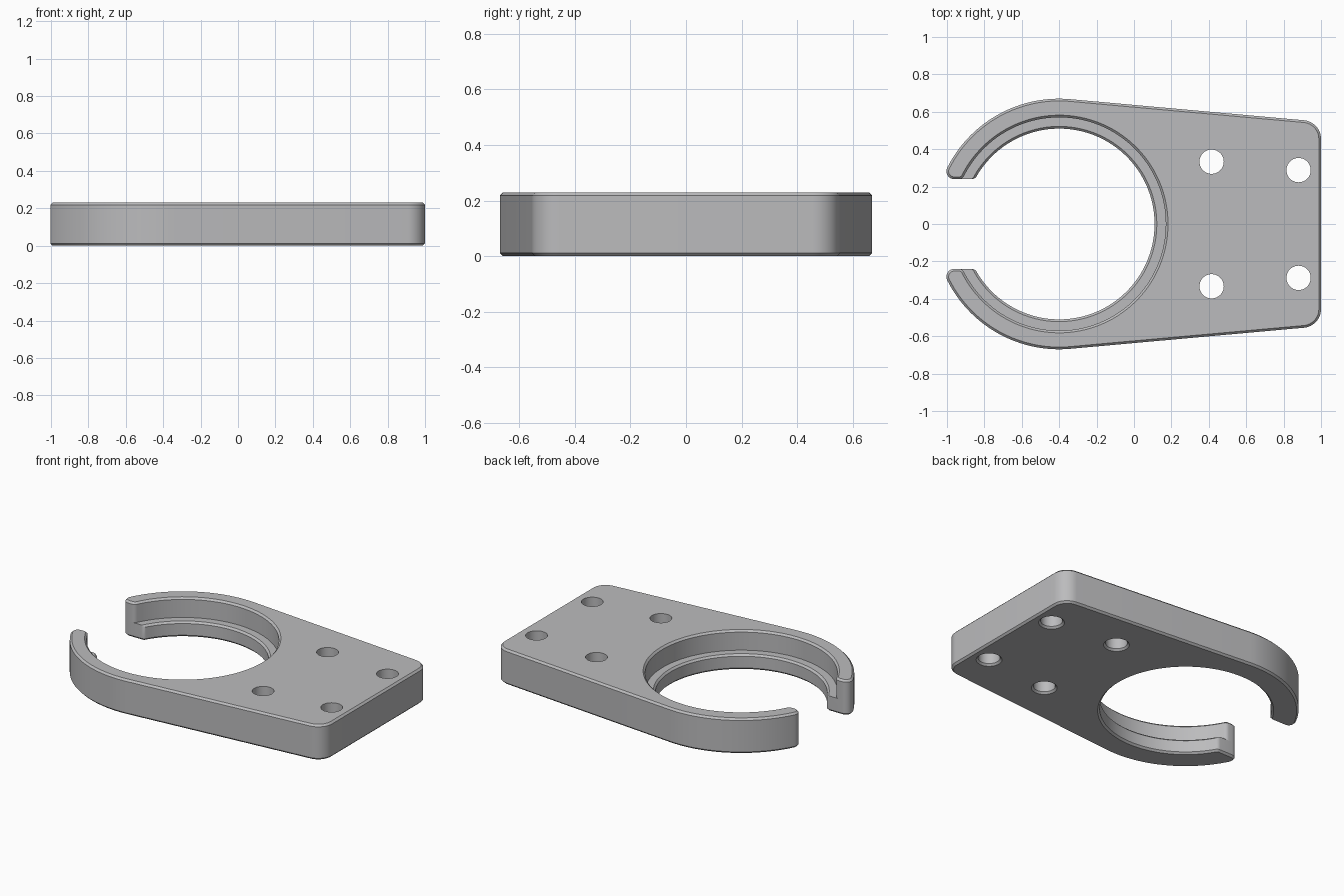
import bpy, bmesh
from math import sin, cos, atan2, sqrt, radians, pi

if "Cube" in bpy.data.objects:
    bpy.data.objects.remove(bpy.data.objects["Cube"])

H, C = 0.23, 0.012            # plate thickness, edge chamfer
CX, R_OUT = -0.40, 0.67       # ring centre and outer radius
R_LOW, R_UP, LEDGE = 0.51, 0.57, 0.10   # bore, counterbore, ledge height
END_Y, F_OUT, F_IN = 0.24, 0.042, 0.03  # arm ends and their fillets
TAPER = radians(84.9)         # direction of the tapered side's normal
HOLES = [(x, s * y) for x, y in ((0.415, 0.333), (0.88, 0.288)) for s in (1, -1)]
R_HOLE = 0.065


def arc(cx, cy, r, a0, a1, n):
    return [(cx + r * cos(a0 + (a1 - a0) * i / n), cy + r * sin(a0 + (a1 - a0) * i / n))
            for i in range(n + 1)]


def outline(d, r, di):
    """Plate outline inset by d, with the bore of radius r inset by di."""
    y_o = END_Y + F_OUT
    x_o = -sqrt((R_OUT - F_OUT) ** 2 - y_o ** 2)
    y_i = END_Y + d + F_IN - di
    x_i = -sqrt((r + F_IN) ** 2 - y_i ** 2)
    a_o, a_i = atan2(y_o, x_o), atan2(y_i, x_i)
    half = arc(0.90, 0.455, 0.10 - d, 0, TAPER, 12)                # back corner
    half += arc(CX, 0, R_OUT - d, TAPER, a_o, 32)                  # outer arc
    half += arc(CX + x_o, y_o, F_OUT - d, a_o, 1.5 * pi, 10)[1:]   # arm end
    half += arc(CX + x_i, y_i, F_IN - di, 1.5 * pi, a_i + pi, 8)
    half += arc(CX, 0, r + di, a_i, 0, 56)[1:]                     # bore
    return half + [(x, -y) for x, y in reversed(half[:-1])]


def loft(bm, loops):
    """Skin a stack of (z, points) loops; return the first and last edge rings."""
    rings = [[bm.verts.new((x, y, z)) for x, y in pts] for z, pts in loops]
    n = len(rings[0])
    for a, b in zip(rings, rings[1:]):
        for i in range(n):
            j = (i + 1) % n
            f = bm.faces.new((a[i], a[j], b[j], b[i]))
            if f.calc_area() < 1e-7:
                bm.faces.remove(f)
    return [[bm.edges.get((r[i], r[(i + 1) % n])) for i in range(n)]
            for r in (rings[0], rings[-1])]


bm = bmesh.new()

# Outer wall, stepped bore and chamfers
levels = [(0, C, R_LOW, C), (C, 0, R_LOW, 0), (LEDGE - C, 0, R_LOW, 0),
          (LEDGE, 0, R_LOW, C), (LEDGE, 0, R_UP, 0),
          (H - C, 0, R_UP, 0), (H, C, R_UP, C)]
bottom, top = loft(bm, [(z, outline(d, r, di)) for z, d, r, di in levels])

# Screw holes, chamfered underneath
for x, y in HOLES:
    lo, hi = loft(bm, [(z, arc(x, y, r, 0, 2 * pi, 40)[:-1])
                       for z, r in ((0, R_HOLE + C), (C, R_HOLE), (H, R_HOLE))])
    bottom += lo
    top += hi

# Flat top and underside around the holes
for edges, nz in ((bottom, -1), (top, 1)):
    bmesh.ops.triangle_fill(bm, use_beauty=True, edges=edges, normal=(0, 0, nz))
bmesh.ops.remove_doubles(bm, verts=bm.verts, dist=1e-5)
bmesh.ops.recalc_face_normals(bm, faces=bm.faces)

mesh = bpy.data.meshes.new("holder_plate")
bm.to_mesh(mesh)
bm.free()
plate = bpy.data.objects.new("holder_plate", mesh)
bpy.context.collection.objects.link(plate)

grey = bpy.data.materials.new("grey")
grey.diffuse_color = (0.5, 0.5, 0.51, 1)
grey.use_nodes = True
grey.node_tree.nodes["Principled BSDF"].inputs["Base Color"].default_value = grey.diffuse_color
mesh.materials.append(grey)

bpy.context.view_layer.objects.active = plate
plate.select_set(True)
bpy.ops.object.shade_smooth_by_angle(angle=radians(30))
